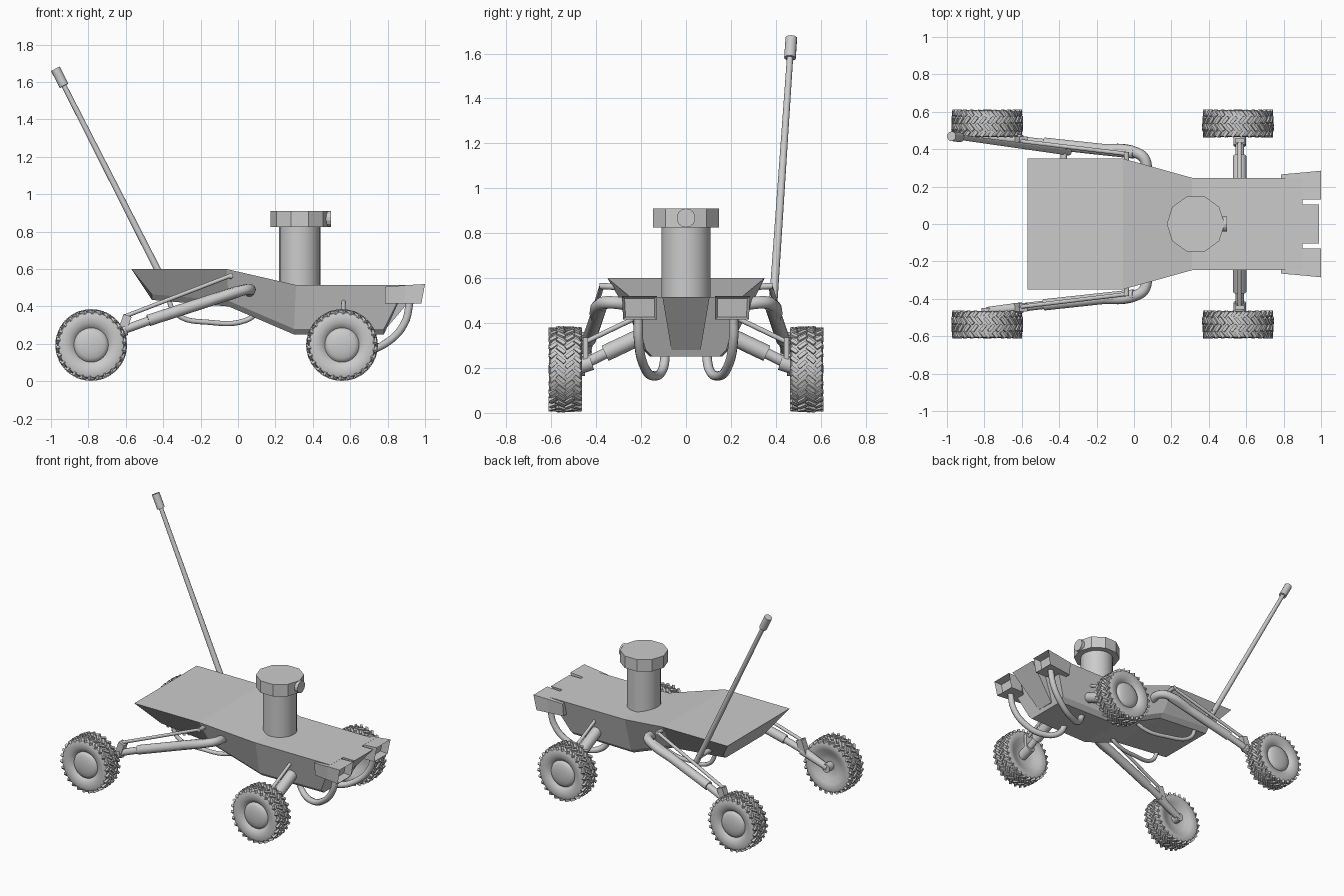
import bpy, bmesh, math
from mathutils import Vector, Matrix

if "Cube" in bpy.data.objects:
    bpy.data.objects.remove(bpy.data.objects["Cube"])

GREY = bpy.data.materials.new("light_grey")
GREY.diffuse_color = (0.6, 0.6, 0.6, 1)
GREY.use_nodes = True
GREY.node_tree.nodes["Principled BSDF"].inputs["Base Color"].default_value = GREY.diffuse_color


def add_object(name, bm, smooth=False):
    bmesh.ops.recalc_face_normals(bm, faces=bm.faces[:])
    me = bpy.data.meshes.new(name)
    bm.to_mesh(me)
    bm.free()
    me.materials.append(GREY)
    ob = bpy.data.objects.new(name, me)
    bpy.context.collection.objects.link(ob)
    if smooth:
        bpy.ops.object.select_all(action='DESELECT')
        ob.select_set(True)
        bpy.context.view_layer.objects.active = ob
        bpy.ops.object.shade_smooth_by_angle(angle=math.radians(40))
    return ob


def add_rod(bm, a, b, r1, r2=None, sides=14):
    """Cylinder or cone between two points."""
    a, b = Vector(a), Vector(b)
    rot = (b - a).to_track_quat('Z', 'Y').to_matrix().to_4x4()
    bmesh.ops.create_cone(bm, cap_ends=True, segments=sides, radius1=r1, radius2=r1 if r2 is None else r2,
                          depth=(b - a).length, matrix=Matrix.Translation((a + b) / 2) @ rot)


def add_box(bm, centre, size, rot=Matrix.Identity(4)):
    bmesh.ops.create_cube(bm, size=1, matrix=Matrix.Translation(centre) @ rot @ Matrix.Diagonal((*size, 1)))


def loft(bm, rings):
    """Skin a row of closed rings and cap both ends."""
    vs = [[bm.verts.new(p) for p in ring] for ring in rings]
    n = len(vs[0])
    for a, b in zip(vs, vs[1:]):
        for i in range(n):
            bm.faces.new((a[i], a[(i + 1) % n], b[(i + 1) % n], b[i]))
    bm.faces.new(vs[0])
    bm.faces.new(vs[-1])


def tube(name, points, radius):
    cu = bpy.data.curves.new(name, 'CURVE')
    cu.dimensions = '3D'
    cu.bevel_depth, cu.bevel_resolution, cu.resolution_u = radius, 3, 6
    cu.use_fill_caps = True
    sp = cu.splines.new('BEZIER')
    sp.bezier_points.add(len(points) - 1)
    for bp, p in zip(sp.bezier_points, points):
        bp.co = p
        bp.handle_left_type = bp.handle_right_type = 'AUTO'
    cu.materials.append(GREY)
    ob = bpy.data.objects.new(name, cu)
    bpy.context.collection.objects.link(ob)
    bpy.ops.object.select_all(action='DESELECT')
    ob.select_set(True)
    bpy.context.view_layer.objects.active = ob
    bpy.ops.object.convert(target='MESH')


# Hull: stations as (top x, half width, z), (bottom x, half width, z)
stations = [((-0.57, 0.35, 0.60), (-0.46, 0.24, 0.435)),
            ((-0.06, 0.35, 0.60), (-0.05, 0.25, 0.40)),
            ((0.31, 0.247, 0.515), (0.30, 0.19, 0.25)),
            ((0.90, 0.247, 0.515), (0.78, 0.18, 0.25))]
bm = bmesh.new()
rings = []
for (xt, yt, zt), (xb, yb, zb) in stations:
    half = [(xt, yt, zt), (xb, yb, zb + 0.03), (xb, yb - 0.03, zb)]
    rings.append(half + [(x, -y, z) for x, y, z in reversed(half)])
loft(bm, rings)
add_object("hull", bm)

# Nose wedge
bm = bmesh.new()
loft(bm, [[(0.85, s * 0.105, 0.515), (0.99, s * 0.105, 0.515), (0.79, s * 0.065, 0.28), (0.7, s * 0.065, 0.28)]
          for s in (-1, 1)])
add_object("nose", bm)

# Camera mast, head and lens
bm = bmesh.new()
add_rod(bm, (0.33, 0, 0.48), (0.33, 0, 0.83), 0.11, sides=20)
add_object("mast", bm, True)
bm = bmesh.new()
add_rod(bm, (0.33, 0, 0.825), (0.33, 0, 0.91), 0.155, sides=10)
# turn so a corner faces forward
bmesh.ops.rotate(bm, cent=(0.33, 0, 0), matrix=Matrix.Rotation(math.pi / 2, 3, 'Z'), verts=bm.verts[:])
add_object("mast_head", bm)
bm = bmesh.new()
add_rod(bm, (0.42, 0, 0.868), (0.497, 0, 0.868), 0.042, sides=14)
add_object("lens", bm)

# Antenna with thicker tip
bm = bmesh.new()
base, top, tip = (-0.35, 0.385, 0.44), (-0.93, 0.463, 1.58), (-0.976, 0.469, 1.67)
add_rod(bm, base, top, 0.019, 0.014)
add_rod(bm, top, tip, 0.026)
add_rod(bm, (-0.375, 0.24, 0.49), (-0.375, 0.40, 0.49), 0.018)
add_object("antenna", bm, True)

# Wheel profile as (radius, outward offset)
profile = [(0, -0.035), (0.05, -0.036), (0.085, -0.045), (0.12, -0.064), (0.155, -0.073), (0.174, -0.066),
           (0.18, -0.045), (0.182, 0), (0.18, 0.045), (0.174, 0.066), (0.155, 0.073), (0.12, 0.069),
           (0.1, 0.058), (0.092, 0.05), (0.088, 0.058), (0.07, 0.067), (0.04, 0.073), (0, 0.075)]


def make_wheel():
    bm = bmesh.new()
    edge = [bm.verts.new((r, y, 0)) for r, y in profile]
    lines = [bm.edges.new(p) for p in zip(edge, edge[1:])]
    bmesh.ops.spin(bm, geom=edge + lines, cent=(0, 0, 0), axis=(0, 1, 0), angle=math.tau, steps=40)
    bmesh.ops.remove_doubles(bm, verts=bm.verts[:], dist=0.0005)
    # Slanted tread blocks in staggered rows
    count = 26
    for row, y in enumerate((-0.055, -0.019, 0.019, 0.055)):
        for i in range(count):
            turn = Matrix.Rotation(math.tau * (i + 0.5 * (row % 2)) / count, 4, 'Y')
            slant = Matrix.Rotation(math.radians(40 if row % 2 else -40), 4, 'X')
            outer = row in (0, 3)
            rot = turn @ slant
            add_box(bm, turn @ Vector((0.177 if outer else 0.181, y, 0)),
                    (0.02, 0.036 if outer else 0.044, 0.017), rot)
    return bm


for s, side in ((1, "left"), (-1, "right")):
    for x, end in ((0.556, "front"), (-0.785, "rear")):
        bm = make_wheel()
        if s < 0:
            bmesh.ops.rotate(bm, cent=(0, 0, 0), matrix=Matrix.Rotation(math.pi, 3, 'Z'), verts=bm.verts[:])
        bmesh.ops.translate(bm, vec=(x, s * 0.537, 0.194), verts=bm.verts[:])
        add_object(f"{end}_wheel_{side}", bm, True)

    def p(x, y, z):
        return (x, s * y, z)

    # Front suspension: sleeve, inner shaft, thin link and knuckle
    bm = bmesh.new()
    add_rod(bm, p(0.565, 0.16, 0.36), p(0.565, 0.36, 0.265), 0.037)
    add_rod(bm, p(0.565, 0.34, 0.275), p(0.565, 0.44, 0.225), 0.024)
    add_rod(bm, p(0.565, 0.20, 0.435), p(0.565, 0.45, 0.315), 0.011)
    add_rod(bm, p(0.565, 0.42, 0.225), p(0.565, 0.52, 0.194), 0.035)
    add_box(bm, p(0.565, 0.447, 0.27), (0.05, 0.022, 0.13))
    add_object(f"front_suspension_{side}", bm, True)

    # Rear suspension: pivot elbow, sleeve, shaft, link, knuckle and stub axle
    tube(f"rear_pivot_{side}", [p(0.06, 0.24, 0.48), p(0.06, 0.34, 0.492), p(0.02, 0.378, 0.485),
                                p(-0.2, 0.402, 0.415)], 0.029)
    bm = bmesh.new()
    add_rod(bm, p(0.0, 0.38, 0.48), p(-0.48, 0.432, 0.325), 0.031)
    add_rod(bm, p(-0.46, 0.43, 0.33), p(-0.62, 0.448, 0.272), 0.023)
    add_rod(bm, p(-0.04, 0.375, 0.565), p(-0.61, 0.443, 0.345), 0.011)
    add_rod(bm, p(-0.04, 0.29, 0.56), p(-0.04, 0.385, 0.565), 0.014)
    add_box(bm, p(-0.607, 0.446, 0.305), (0.045, 0.045, 0.1), Matrix.Rotation(0.35, 4, 'Y'))
    add_rod(bm, p(-0.6, 0.448, 0.275), p(-0.785, 0.465, 0.194), 0.03, 0.022)
    add_rod(bm, p(-0.785, 0.45, 0.194), p(-0.785, 0.52, 0.194), 0.03)
    add_object(f"rear_suspension_{side}", bm, True)

    # Headlight housing with recessed front
    bm = bmesh.new()
    rear = [p(0.785, 0.20, 0.505), p(0.785, 0.265, 0.505), p(0.785, 0.255, 0.415), p(0.785, 0.20, 0.415)]
    front = [p(1.0, 0.13, 0.52), p(1.0, 0.285, 0.52), p(0.98, 0.28, 0.415), p(0.98, 0.13, 0.415)]
    mid = [p(0.90, 0.13, 0.514), p(0.90, 0.275, 0.514), p(0.885, 0.268, 0.415), p(0.885, 0.13, 0.415)]
    loft(bm, [rear, mid, front])
    bm.faces.ensure_lookup_table()
    face = bm.faces[-1]
    bm.normal_update()
    bmesh.ops.inset_region(bm, faces=[face], thickness=0.016)
    bmesh.ops.translate(bm, vec=(-0.05, 0, 0), verts=face.verts[:])
    add_object(f"headlight_{side}", bm)

    # Guard bars under the nose and belly
    tube(f"front_guard_{side}", [p(0.92, 0.212, 0.43), p(0.89, 0.21, 0.31), p(0.80, 0.188, 0.21),
                                 p(0.68, 0.148, 0.165), p(0.58, 0.105, 0.19), p(0.53, 0.09, 0.28)], 0.021)
    tube(f"belly_guard_{side}", [p(-0.38, 0.20, 0.46), p(-0.33, 0.20, 0.36), p(-0.15, 0.17, 0.315),
                                 p(0.04, 0.14, 0.325), p(0.12, 0.13, 0.38)], 0.014)
